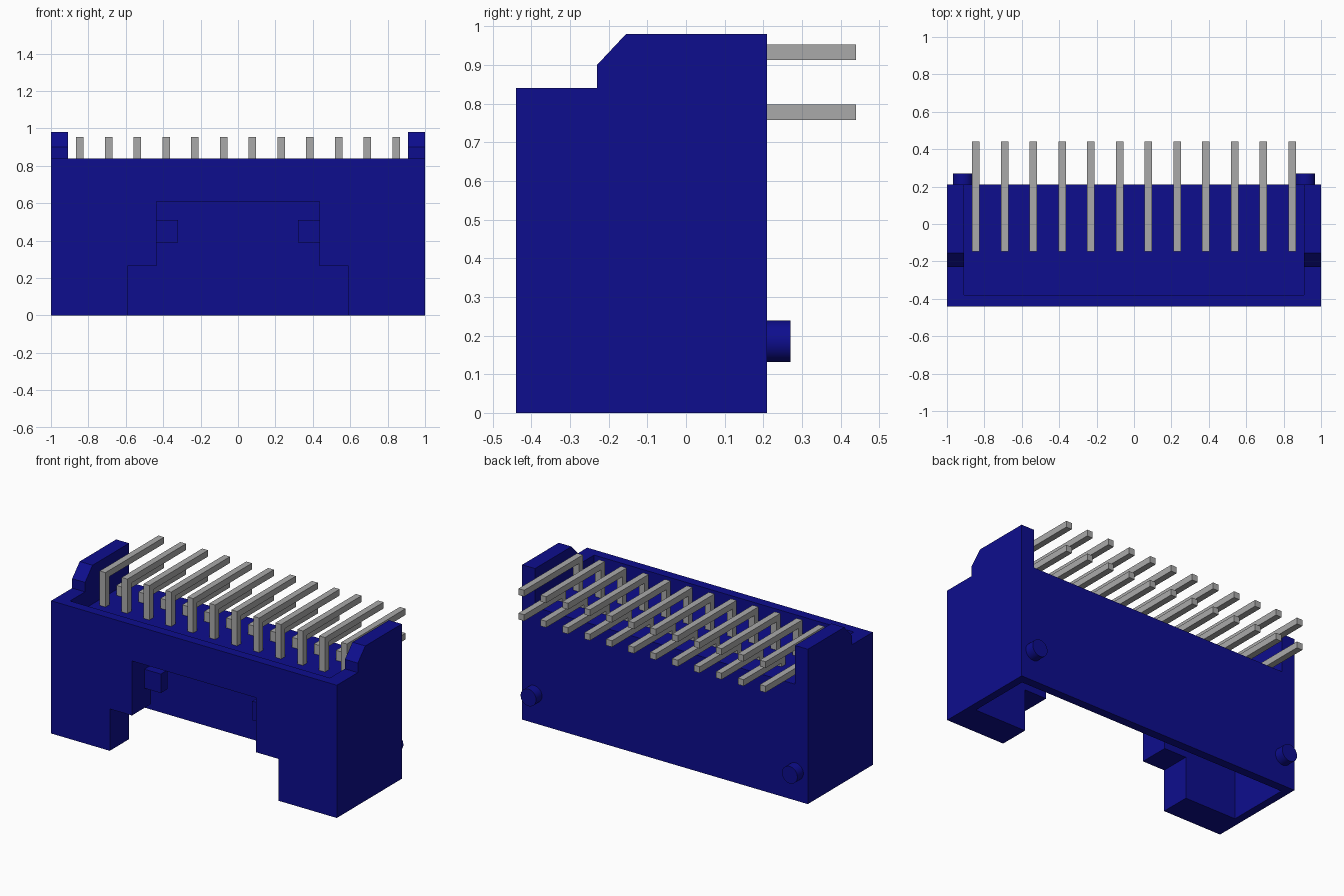
import bpy
import bmesh
from mathutils import Matrix

cube = bpy.data.objects.get("Cube")
if cube:
    bpy.data.objects.remove(cube, do_unlink=True)


def make_material(name, colour):
    mat = bpy.data.materials.new(name)
    mat.use_nodes = True
    mat.diffuse_color = colour
    mat.node_tree.nodes["Principled BSDF"].inputs["Base Color"].default_value = colour
    return mat


blue = make_material("blue plastic", (0.004, 0.004, 0.27, 1))
metal = make_material("grey metal", (0.4, 0.4, 0.4, 1))


def finish(name, bm, mat):
    bmesh.ops.recalc_face_normals(bm, faces=bm.faces)
    mesh = bpy.data.meshes.new(name)
    bm.to_mesh(mesh)
    bm.free()
    mesh.materials.append(mat)
    obj = bpy.data.objects.new(name, mesh)
    bpy.context.collection.objects.link(obj)
    return obj


def extrude_profile(bm, points, x0, x1):
    """Sweep a (y, z) outline along x."""
    face = bm.faces.new([bm.verts.new((x0, y, z)) for y, z in points])
    ext = bmesh.ops.extrude_face_region(bm, geom=[face])
    verts = [v for v in ext["geom"] if isinstance(v, bmesh.types.BMVert)]
    bmesh.ops.translate(bm, vec=(x1 - x0, 0, 0), verts=verts)


def box(name, x, y, z, mat=blue):
    bm = bmesh.new()
    extrude_profile(bm, [(y[0], z[0]), (y[1], z[0]), (y[1], z[1]), (y[0], z[1])], *x)
    return finish(name, bm, mat)


def cut(target, cutter):
    mod = target.modifiers.new("cut", 'BOOLEAN')
    mod.operation = 'DIFFERENCE'
    mod.solver = 'EXACT'
    mod.object = cutter
    bpy.context.view_layer.objects.active = target
    bpy.ops.object.modifier_apply(modifier=mod.name)
    bpy.data.objects.remove(cutter, do_unlink=True)


# Housing: side outline with chamfered ears, then hollowed
bm = bmesh.new()
extrude_profile(bm, [(-0.44, 0), (0.21, 0), (0.21, 0.98), (-0.155, 0.98),
                     (-0.23, 0.90), (-0.23, 0.84), (-0.44, 0.84)], -1, 1)
housing = finish("housing", bm, blue)
cut(housing, box("pin_recess", (-0.91, 0.91), (-0.38, 0.4), (0.735, 1.2)))
cut(housing, box("socket_cavity", (-0.95, 0.95), (-0.25, 0.155), (-0.1, 0.62)))
cut(housing, box("wide_notch", (-0.59, 0.59), (-0.6, -0.2), (-0.1, 0.265)))
cut(housing, box("latch_window", (-0.435, 0.435), (-0.6, -0.2), (-0.1, 0.61)))

# Latch keys in the window and locating pegs on the back
for side, sx in (("left", 1), ("right", -1)):
    box("latch_key_" + side, sorted((sx * 0.32, sx * 0.44)), (-0.315, -0.25), (0.39, 0.51))
    bm = bmesh.new()
    place = Matrix.Translation((sx * 0.915, 0.235, 0.185)) @ Matrix.Rotation(1.5707963, 4, 'X')
    bmesh.ops.create_cone(bm, cap_ends=True, segments=32, radius1=0.054,
                          radius2=0.054, depth=0.07, matrix=place)
    peg = finish("locating_peg_" + side, bm, blue)
    bpy.ops.object.select_all(action='DESELECT')
    peg.select_set(True)
    bpy.context.view_layer.objects.active = peg
    bpy.ops.object.shade_smooth_by_angle()

# Two rows of bent pins
PINS, PITCH, THICK = 12, 0.1537, 0.04
for row, front, top in (("upper", -0.147, 0.953), ("lower", 0.02, 0.798)):
    outline = [(front, 0.72), (front + THICK, 0.72), (front + THICK, top - THICK),
               (0.44, top - THICK), (0.44, top), (front, top)]
    bm = bmesh.new()
    for i in range(PINS):
        x = (i - (PINS - 1) / 2) * PITCH
        extrude_profile(bm, outline, x - THICK / 2, x + THICK / 2)
    finish(row + "_pins", bm, metal)
